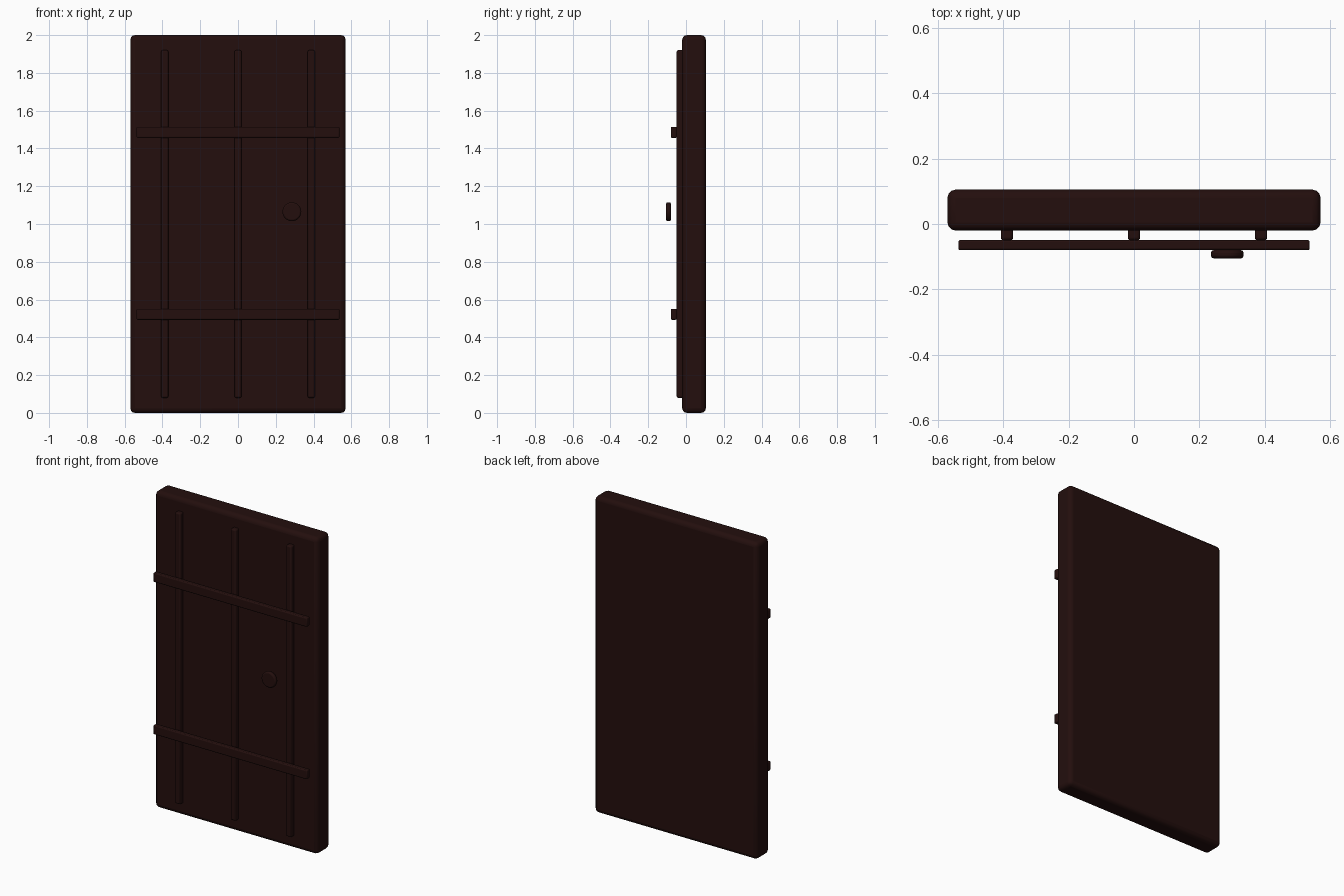
import bpy, math

if "Cube" in bpy.data.objects:
    bpy.data.objects.remove(bpy.data.objects["Cube"])

wood = bpy.data.materials.new("dark brown wood")
wood.diffuse_color = (0.017, 0.0045, 0.004, 1)
wood.use_nodes = True
wood.node_tree.nodes["Principled BSDF"].inputs["Base Color"].default_value = wood.diffuse_color


def finish(ob, name, bevel, segments):
    """Name, colour, round the edges and smooth the shading."""
    ob.name = name
    ob.data.materials.append(wood)
    bpy.ops.object.transform_apply(location=False, rotation=True, scale=True)
    m = ob.modifiers.new("rounded_edges", 'BEVEL')
    m.width = bevel
    m.segments = segments
    m.limit_method = 'ANGLE'
    m.angle_limit = math.radians(40)
    bpy.ops.object.shade_smooth_by_angle(angle=math.radians(35))


def box(name, x, y, z, bevel, segments=2):
    """Rounded box from (min, max) ranges on each axis."""
    ranges = (x, y, z)
    bpy.ops.mesh.primitive_cube_add(size=1, location=[(a + b) / 2 for a, b in ranges])
    ob = bpy.context.object
    ob.scale = [b - a for a, b in ranges]
    finish(ob, name, bevel, segments)


# Door slab
box("door_slab", (-0.57, 0.57), (-0.02, 0.105), (0, 2), 0.025, 3)

# Vertical battens
for i, x in enumerate((-0.388, 0, 0.388)):
    box(f"vertical_batten_{i + 1}", (x - 0.019, x + 0.019), (-0.05, -0.012), (0.08, 1.92), 0.008)

# Horizontal straps
for name, z in (("lower_strap", 0.522), ("upper_strap", 1.485)):
    box(name, (-0.537, 0.537), (-0.08, -0.049), (z - 0.029, z + 0.029), 0.006)

# Round handle disc
bpy.ops.mesh.primitive_cylinder_add(vertices=32, radius=0.05, depth=0.025,
                                    location=(0.285, -0.0925, 1.065),
                                    rotation=(math.pi / 2, 0, 0))
finish(bpy.context.object, "door_knob", 0.008, 2)
